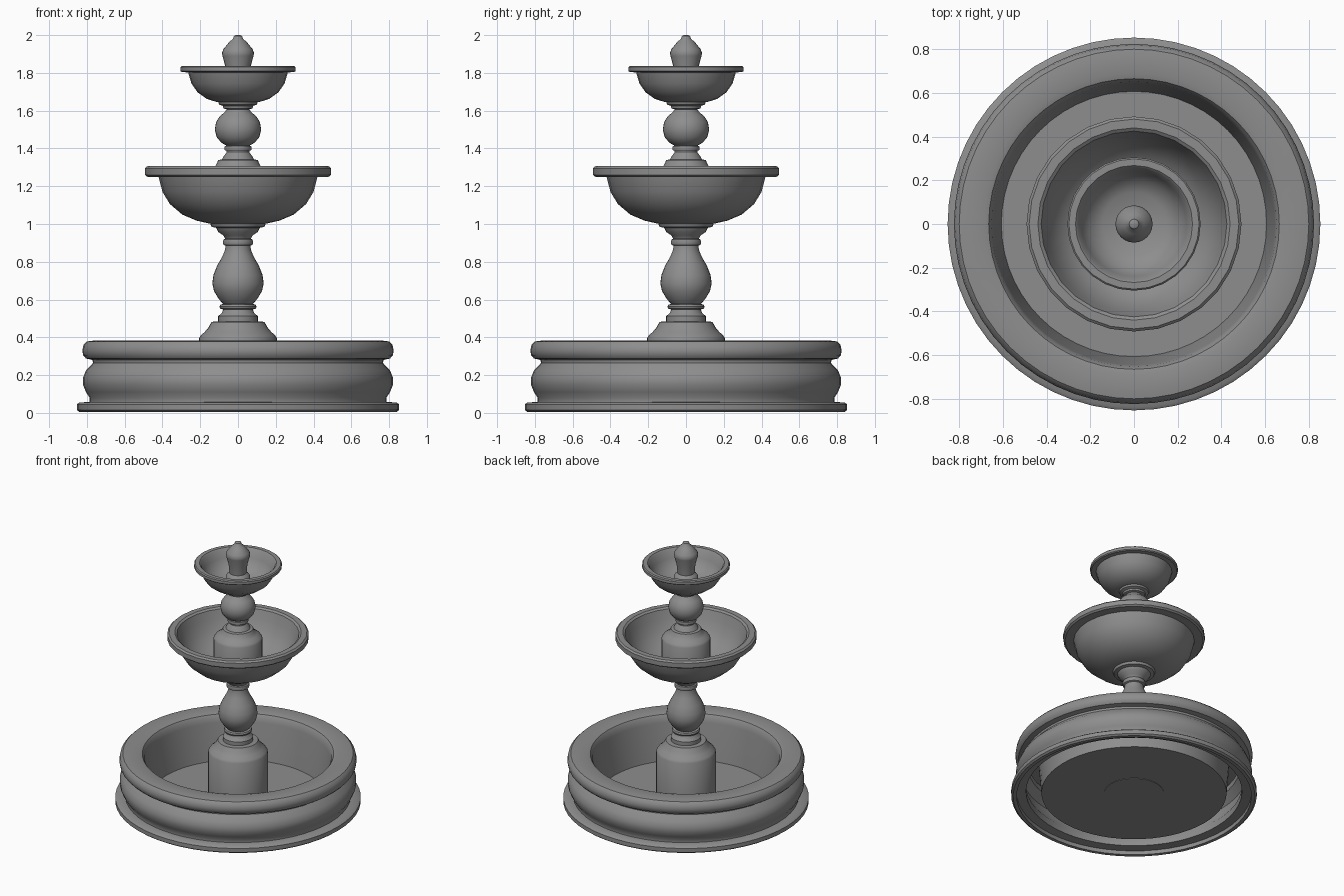
import bpy, bmesh, math

stone = bpy.data.materials.new("grey stone")
stone.diffuse_color = (0.27, 0.27, 0.27, 1)


def lathe(name, profile, sides, closed=False, angle=35):
    """Spin a list of (radius, height) points about the z axis."""
    bm = bmesh.new()
    rings = []
    for r, z in profile:
        if r == 0:
            rings.append([bm.verts.new((0, 0, z))] * sides)
        else:
            rings.append([bm.verts.new((r * math.cos(2 * math.pi * i / sides),
                                        r * math.sin(2 * math.pi * i / sides), z))
                          for i in range(sides)])
    pairs = list(zip(rings, rings[1:]))
    if closed:
        pairs.append((rings[-1], rings[0]))
    for a, b in pairs:
        for i in range(sides):
            j = (i + 1) % sides
            quad = list(dict.fromkeys((a[i], a[j], b[j], b[i])))
            if len(quad) > 2:
                bm.faces.new(quad)
    bmesh.ops.recalc_face_normals(bm, faces=bm.faces)
    mesh = bpy.data.meshes.new(name)
    bm.to_mesh(mesh)
    bm.free()
    mesh.materials.append(stone)
    obj = bpy.data.objects.new(name, mesh)
    bpy.context.collection.objects.link(obj)
    bpy.ops.object.select_all(action='DESELECT')
    obj.select_set(True)
    bpy.context.view_layer.objects.active = obj
    bpy.ops.object.shade_smooth_by_angle(angle=math.radians(angle))
    return obj


# Ground basin: moulded outer wall, rim, inner wall, floor, hollow underside
lathe("ground_basin", [
    (0.84, 0.005), (0.853, 0.015), (0.853, 0.045), (0.84, 0.055), (0.785, 0.058),
    (0.785, 0.08), (0.805, 0.11), (0.821, 0.15), (0.821, 0.185), (0.805, 0.225),
    (0.775, 0.255), (0.768, 0.265), (0.77, 0.28), (0.805, 0.288), (0.82, 0.305),
    (0.824, 0.33), (0.818, 0.36), (0.80, 0.378), (0.77, 0.382), (0.69, 0.382),
    (0.665, 0.375), (0.652, 0.355), (0.645, 0.32), (0.607, 0.045), (0, 0.045),
    (0, 0.03), (0.643, 0.03), (0.67, 0.34), (0.78, 0.34), (0.79, 0.31),
    (0.74, 0.29), (0.74, 0.25), (0.785, 0.19), (0.785, 0.14), (0.75, 0.09),
    (0.75, 0.04), (0.815, 0.035), (0.815, 0.005)], 56, closed=True)

# Lower column: drum, stepped foot, vase baluster and collar
lathe("lower_column", [
    (0, 0.027), (0.207, 0.027), (0.207, 0.395), (0.197, 0.41), (0.175, 0.43),
    (0.158, 0.45), (0.14, 0.482), (0.105, 0.484), (0.105, 0.512), (0.085, 0.53),
    (0.078, 0.548), (0.095, 0.552), (0.098, 0.562), (0.093, 0.573), (0.078, 0.577),
    (0.1, 0.6), (0.127, 0.645), (0.136, 0.685), (0.13, 0.73), (0.11, 0.78),
    (0.082, 0.83), (0.068, 0.865), (0.066, 0.885), (0.077, 0.89), (0.081, 0.902),
    (0.077, 0.918), (0.068, 0.922), (0.078, 0.94), (0.105, 0.958), (0.115, 0.98),
    (0.14, 0.985), (0.148, 1.005), (0, 1.01)], 32)

# Middle bowl
lathe("middle_bowl", [
    (0, 1.0), (0.15, 1.002), (0.22, 1.018), (0.295, 1.05), (0.36, 1.105),
    (0.40, 1.17), (0.42, 1.248), (0.48, 1.25), (0.492, 1.26), (0.492, 1.295),
    (0.48, 1.306), (0.44, 1.306), (0.425, 1.295), (0.405, 1.235), (0.375, 1.165),
    (0.33, 1.105), (0.27, 1.06), (0.2, 1.035), (0, 1.03)], 28)

# Upper column: drum, foot, ball and collar
lathe("upper_column", [
    (0, 1.02), (0.17, 1.02), (0.17, 1.262), (0.16, 1.278), (0.135, 1.295),
    (0.117, 1.31), (0.105, 1.338), (0.085, 1.342), (0.075, 1.36), (0.06, 1.38),
    (0.06, 1.388), (0.07, 1.39), (0.073, 1.4), (0.07, 1.412), (0.06, 1.415),
    (0.088, 1.43), (0.113, 1.46), (0.123, 1.50), (0.116, 1.54), (0.095, 1.572),
    (0.07, 1.592), (0.06, 1.607), (0.077, 1.612), (0.08, 1.625), (0.1, 1.632),
    (0.106, 1.65), (0, 1.655)], 32)

# Top bowl
lathe("top_bowl", [
    (0, 1.644), (0.11, 1.645), (0.165, 1.662), (0.215, 1.698), (0.247, 1.745),
    (0.264, 1.803), (0.298, 1.804), (0.305, 1.81), (0.305, 1.83), (0.298, 1.837),
    (0.268, 1.837), (0.258, 1.828), (0.24, 1.77), (0.205, 1.715), (0.145, 1.678),
    (0, 1.672)], 28)

# Finial spout
lathe("finial", [
    (0, 1.665), (0.085, 1.665), (0.085, 1.735), (0.075, 1.75), (0.06, 1.765),
    (0.066, 1.83), (0.082, 1.89), (0.085, 1.905), (0.078, 1.925), (0.045, 1.965),
    (0.027, 1.98), (0.022, 1.995), (0.012, 2.0), (0, 2.0)], 24)
